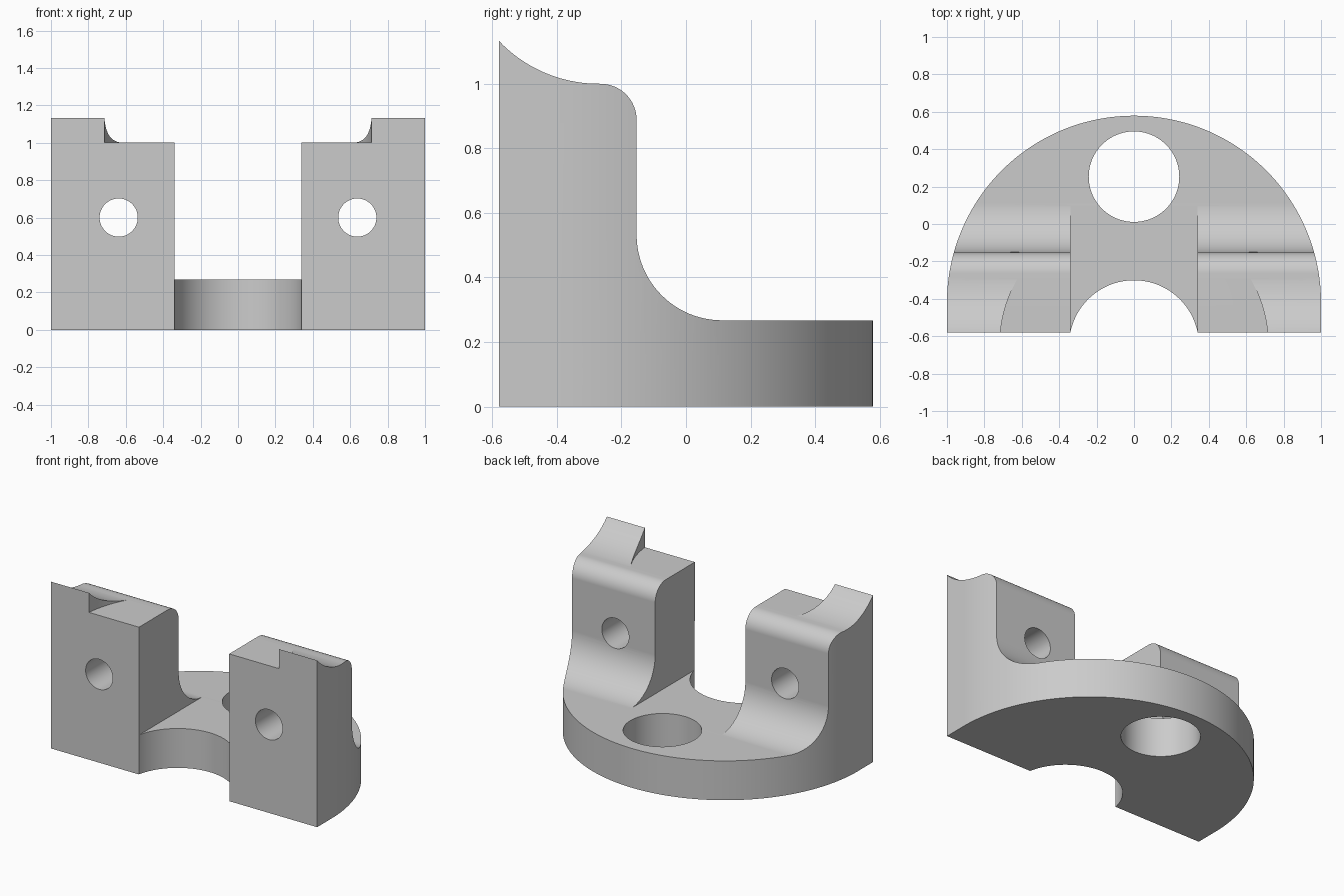
import bpy, bmesh
from math import sin, cos, radians
from mathutils import Vector

cube = bpy.data.objects.get("Cube")
if cube:
    bpy.data.objects.remove(cube, do_unlink=True)

FRONT, WALL, FLOOR, TOP = -0.579, -0.153, 0.267, 1.0
SLOT = 0.339

steel = bpy.data.materials.new("plain grey")
steel.use_nodes = True
grey = (0.6, 0.6, 0.6, 1)
steel.diffuse_color = grey
steel.node_tree.nodes["Principled BSDF"].inputs["Base Color"].default_value = grey


def arc(cx, cy, r, start, end, steps):
    """Points on a circular arc, angles in degrees."""
    angles = [radians(start + (end - start) * i / steps) for i in range(steps + 1)]
    return [(cx + r * cos(a), cy + r * sin(a)) for a in angles]


def circle(cx, cy, r, steps=96):
    return arc(cx, cy, r, 0, 360, steps)[:-1]


def prism(name, outline, axis, low, high):
    """Extrude a flat outline along the x, y or z axis."""
    place = {"x": lambda a, b: (low, a, b),
             "y": lambda a, b: (a, low, b),
             "z": lambda a, b: (a, b, low)}[axis]
    bm = bmesh.new()
    face = bm.faces.new([bm.verts.new(place(a, b)) for a, b in outline])
    new = bmesh.ops.extrude_face_region(bm, geom=[face])["geom"]
    shift = Vector([(high - low) * (axis == k) for k in "xyz"])
    bmesh.ops.translate(bm, vec=shift,
                        verts=[v for v in new if isinstance(v, bmesh.types.BMVert)])
    bmesh.ops.recalc_face_normals(bm, faces=bm.faces)
    mesh = bpy.data.meshes.new(name)
    bm.to_mesh(mesh)
    bm.free()
    mesh.materials.append(steel)
    obj = bpy.data.objects.new(name, mesh)
    bpy.context.collection.objects.link(obj)
    return obj


# Side profile: base, concave fillet, wall, rounded shoulder, swept-up front lip
lip_r, fillet, shoulder = 0.428, 0.265, 0.112
profile = [(FRONT, 0), (1, 0), (1, FLOOR)]
profile += arc(WALL + fillet, FLOOR + fillet, fillet, 270, 180, 24)
profile += arc(WALL - shoulder, TOP - shoulder, shoulder, 0, 90, 16)
profile += arc(-0.27, TOP + lip_r, lip_r, 270, 223.6, 20)[1:-1]
profile.append((FRONT, 1.133))
bracket = prism("bracket", profile, "x", -1.1, 1.1)

# Rounded plan outline with straight sides at the front
plan = [(-1, -1), (1, -1)] + arc(0, -0.421, 1, 0, 180, 128)
cutters = [(prism("plan_outline", plan, "z", -0.2, 1.4), "INTERSECT")]

# Slot between the posts, front relief, lip recess, large bore and cross holes
slot = [(-SLOT, -1), (SLOT, -1), (SLOT, 0.8), (-SLOT, 0.8)]
cuts = [prism("slot_cutter", slot, "z", FLOOR + 0.0005, 1.5),
        prism("front_relief_cutter", circle(0, -0.648, 0.347, 128), "z", -0.2, 0.6),
        prism("lip_recess_cutter", circle(0, -0.65, 0.718, 160), "z", TOP + 0.0005, 1.5),
        prism("bore_cutter", circle(0, 0.253, 0.242), "z", -0.2, 0.6)]
for side, x in (("left", 0.638), ("right", -0.638)):
    cuts.append(prism(side + "_hole_cutter", circle(x, 0.6, 0.102, 64), "y", -0.8, 0.2))
cutters += [(c, "DIFFERENCE") for c in cuts]

bpy.ops.object.select_all(action="DESELECT")
bpy.context.view_layer.objects.active = bracket
bracket.select_set(True)
for cutter, operation in cutters:
    mod = bracket.modifiers.new(cutter.name, "BOOLEAN")
    mod.object, mod.operation, mod.solver = cutter, operation, "EXACT"
    bpy.ops.object.modifier_apply(modifier=mod.name)
    bpy.data.objects.remove(cutter, do_unlink=True)

# Smooth the curved faces, keep the machined edges crisp
bpy.ops.object.shade_smooth_by_angle(angle=radians(25))
weighted = bracket.modifiers.new("flat_face_normals", "WEIGHTED_NORMAL")
weighted.keep_sharp = True
